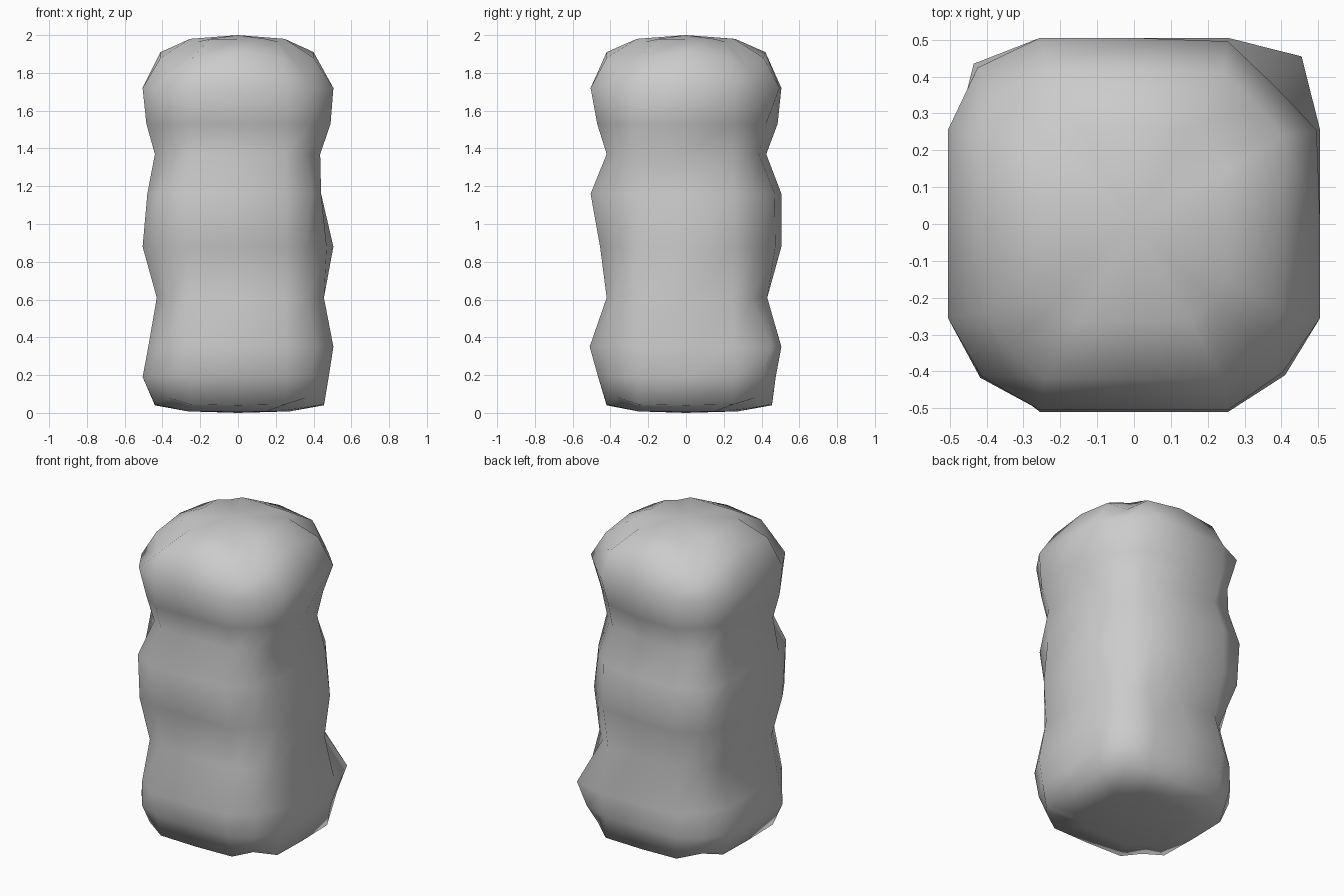
import bpy, bmesh

if "Cube" in bpy.data.objects:
    bpy.data.objects.remove(bpy.data.objects["Cube"])

# ring profile: z, left, right, front, back reach,
# then corner reach (front-left, front-right, back-right, back-left)
RINGS = [
    (0.04, .44, .455, .42, .455, .52, .51, .52, .53),
    (0.19, .505, .48, .465, .475, .565, .555, .585, .56),
    (0.35, .475, .505, .51, .505, .565, .58, .643, .555),
    (0.61, .43, .455, .42, .43, .52, .52, .49, .495),
    (0.88, .505, .505, .455, .505, .58, .515, .518, .60),
    (1.16, .48, .44, .505, .505, .59, .55, .515, .615),
    (1.37, .44, .435, .42, .425, .494, .505, .45, .55),
    (1.53, .485, .49, .47, .485, .54, .54, .48, .545),
    (1.72, .505, .505, .505, .505, .585, .57, .535, .60),
    (1.91, .41, .40, .42, .42, .48, .48, .47, .49),
]


def ring_points(row, side_drop=0.0, corner_drop=0.0):
    """Sixteen-sided rounded square, counter-clockwise."""
    z, l, r, f, b, fl, fr, br, bl = row
    k = 0.7071
    s = min(0.255, 0.6 * min(l, r, f, b))

    def near(side, corner):
        # a side point next to a dented corner is dented too
        return min(side, 1.3 * corner - 0.2)

    pts = [(-fl * k, -fl * k), (-s, -near(f, fl)), (0, -f), (s, -near(f, fr)),
           (fr * k, -fr * k), (near(r, fr), -s), (r, 0), (near(r, br), s),
           (br * k, br * k), (s, near(b, br)), (0, b), (-s, near(b, bl)),
           (-bl * k, bl * k), (-near(l, bl), s), (-l, 0), (-near(l, fl), -s)]
    drops = (corner_drop, side_drop, 0, side_drop)
    return [(x, y, z - drops[i % 4]) for i, (x, y) in enumerate(pts)]


def scaled(pts, factor, z, corner_drop):
    return [(x * factor, y * factor, z - (corner_drop if i % 4 == 0 else 0))
            for i, (x, y, _) in enumerate(pts)]


bm = bmesh.new()
# body rings with a shallow dome at each end, corners rounded off
levels = [ring_points(r) for r in RINGS]
levels[0] = ring_points(RINGS[0], -0.005, -0.04)
levels[-1] = ring_points(RINGS[-1], 0.03, 0.09)
levels.insert(0, scaled(levels[0], 0.6, 0.008, 0))
levels.append(scaled(levels[-1], 0.62, 1.98, 0.015))
loops = [[bm.verts.new(p) for p in level] for level in levels]
for lower, upper in zip(loops, loops[1:]):
    for i in range(16):
        j = (i + 1) % 16
        bm.faces.new((lower[i], lower[j], upper[j], upper[i]))
for loop, z in ((loops[0], 0.0), (loops[-1], 2.0)):
    centre = bm.verts.new((0, 0, z))
    for i in range(16):
        bm.faces.new((loop[i], loop[(i + 1) % 16], centre))
bmesh.ops.recalc_face_normals(bm, faces=bm.faces)
for face in bm.faces:
    face.smooth = True

mesh = bpy.data.meshes.new("stone_pillar")
bm.to_mesh(mesh)
bm.free()
pillar = bpy.data.objects.new("stone_pillar", mesh)
bpy.context.collection.objects.link(pillar)
